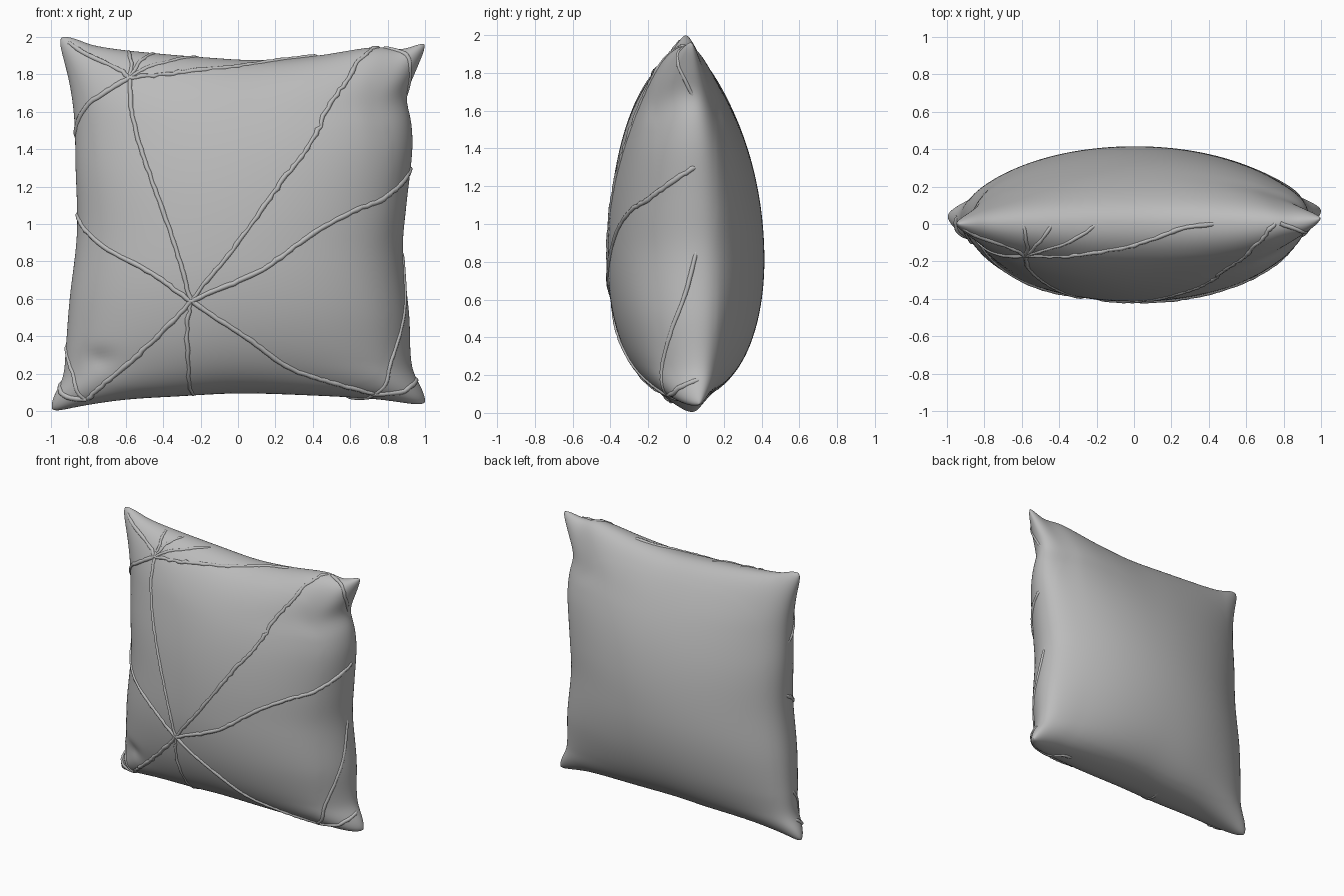
import bpy, bmesh, math, random
from mathutils import Vector
from mathutils.bvhtree import BVHTree

if "Cube" in bpy.data.objects:
    bpy.data.objects.remove(bpy.data.objects["Cube"])

random.seed(4)
fabric = bpy.data.materials.new("grey fabric")
fabric.diffuse_color = (0.5, 0.5, 0.5, 1)
fabric.use_nodes = True
fabric.node_tree.nodes["Principled BSDF"].inputs["Base Color"].default_value = fabric.diffuse_color

# Outline of the cushion: each edge as (position along edge, offset)
LEFT = [(0, -1.027), (.1, -.985), (.2, -.935), (.35, -.92), (.6, -.9), (.95, -.86),
        (1.3, -.868), (1.55, -.875), (1.75, -.905), (2, -.975)]
RIGHT = [(0, 1.035), (.1, .985), (.22, .93), (.5, .915), (.85, .88), (1.1, .9),
         (1.4, .932), (1.55, .925), (1.68, .9), (1.82, .95), (2, 1.03)]
BOTTOM = [(-1, -.022), (-.85, .02), (-.6, .06), (-.3, .08), (0, .095), (.4, .083),
          (.7, .065), (.85, .045), (1, .018)]
TOP = [(-1, 2.03), (-.88, 1.985), (-.8, 1.955), (-.6, 1.925), (-.2, 1.89), (.1, 1.875),
       (.4, 1.9), (.7, 1.945), (.85, 1.935), (1, 1.995)]


def smooth(table, t):
    """Cubic interpolation through a table of points."""
    n = len(table)
    i = 0
    while i < n - 2 and t > table[i + 1][0]:
        i += 1

    def slope(k):
        a, b = table[max(k - 1, 0)], table[min(k + 1, n - 1)]
        return (b[1] - a[1]) / (b[0] - a[0])
    (x0, y0), (x1, y1) = table[i], table[i + 1]
    h = x1 - x0
    s = (t - x0) / h
    return ((2*s**3 - 3*s*s + 1) * y0 + (s**3 - 2*s*s + s) * h * slope(i)
            + (3*s*s - 2*s**3) * y1 + (s**3 - s*s) * h * slope(i + 1))


def plan(u, v):
    """Front outline position for square coordinates, with rounded corners."""
    u, v = u * (1 - .025 * abs(v)**30), v * (1 - .025 * abs(u)**30)
    a, b = (u + 1) / 2, (v + 1) / 2
    x = smooth(LEFT, v + 1) * (1 - a) + smooth(RIGHT, v + 1) * a
    z = smooth(BOTTOM, u) * (1 - b) + smooth(TOP, u) * b
    return x, z


def surface(u, v, side):
    x, z = plan(u, v)
    w = (v + .2) / (1.2 if v > -.2 else .8)
    fu = max(0, 1 - u * u) ** (.5 if side < 0 else .47)
    # the upper back is flatter than the upper front
    upper = .46 if side < 0 else .66 - .14 * abs(v)**6
    fv = max(0, 1 - w * w) ** (upper if v > -.2 else .4)
    t = .415 * fu * fv
    # soft hollow beside the lower left corner
    if side < 0:
        t -= .035 * math.exp(-((x + .76)**2 + ((z - .28) * 1.6)**2) / .008) * fu
    seam = .04 * abs(u)**8 * (1 - v) / 2 + .03 * max(0, u)**8
    return Vector((x, side * t + seam, z))


def locate(x, z):
    """Square coordinates of a point on the front outline."""
    u, v = x, z - 1
    for _ in range(40):
        px, pz = plan(u, v)
        u = max(-1, min(1, u + .8 * (x - px)))
        v = max(-1, min(1, v + .8 * (z - pz)))
    return math.asin(u), math.asin(v)


# Cushion body: two puffed sheets welded along the seam
N = 96
angles = [math.pi * (i / N - .5) for i in range(N + 1)]
bm = bmesh.new()
for side in (-1, 1):
    grid = [[bm.verts.new(surface(math.sin(a), math.sin(b), side)) for a in angles]
            for b in angles]
    for j in range(N):
        for i in range(N):
            q = [grid[j][i], grid[j][i+1], grid[j+1][i+1], grid[j+1][i]]
            bm.faces.new(q if side < 0 else q[::-1])
bmesh.ops.remove_doubles(bm, verts=bm.verts, dist=.00005)
# relax the seam so that the rim is round
rim = [v for v in bm.verts if abs(v.co.y) < .16]
for _ in range(6):
    bmesh.ops.smooth_vert(bm, verts=rim, factor=.5, use_axis_x=True, use_axis_y=True,
                          use_axis_z=True)
bmesh.ops.recalc_face_normals(bm, faces=bm.faces)
for f in bm.faces:
    f.smooth = True
body = BVHTree.FromBMesh(bm)
me = bpy.data.meshes.new("cushion")
bm.to_mesh(me)
bm.free()
me.materials.append(fabric)
bpy.context.collection.objects.link(bpy.data.objects.new("cushion", me))


def cord(name, points, wobble=.003, radius=.014):
    """Raised cord half sunk in the front, through (x, z) points."""
    uv = [locate(*p) for p in points]
    ta = [(i, p[0]) for i, p in enumerate(uv)]
    tb = [(i, p[1]) for i, p in enumerate(uv)]
    length = sum(math.dist(p, q) for p, q in zip(points, points[1:]))
    n = max(10, int(length / .025))
    cu = bpy.data.curves.new(name, 'CURVE')
    cu.dimensions = '3D'
    cu.bevel_depth = radius
    cu.bevel_resolution = 2
    cu.use_fill_caps = True
    sp = cu.splines.new('POLY')
    sp.points.add(n)
    lim = math.pi / 2
    for k in range(n + 1):
        t = k / n * (len(uv) - 1)
        a = max(-lim, min(lim, smooth(ta, t)))
        b = max(-lim, min(lim, smooth(tb, t)))
        p = surface(math.sin(a), math.sin(b), -1)
        p += Vector((random.uniform(-1, 1), 0, random.uniform(-1, 1))) * wobble
        spot, normal, _, _ = body.find_nearest(p)
        p = spot - normal * (.003 + (.008 if k == n else 0))
        sp.points[k].co = (*p, 1)
        sp.points[k].radius = 1 + random.uniform(-40, 40) * wobble
    cu.materials.append(fabric)
    ob = bpy.data.objects.new(name, cu)
    bpy.context.collection.objects.link(ob)
    bpy.ops.object.select_all(action='DESELECT')
    ob.select_set(True)
    bpy.context.view_layer.objects.active = ob
    bpy.ops.object.convert(target='MESH')
    bpy.ops.object.shade_smooth()


# Cords spreading from the three knots and crossing the corners
MAIN, UPPER, LOW_R, LOW_L = (-.25, .59), (-.58, 1.78), (.73, .09), (-.81, .06)
cord("main_cord_left", [MAIN, (-.5, .76), (-.8, .95), (-.87, 1.06)])
cord("main_cord_low_left", [MAIN, (-.45, .38), (-.65, .2), LOW_L], .004)
cord("main_cord_down", [MAIN, (-.27, .45), (-.265, .25), (-.23, .07)], .005, .011)
cord("main_cord_low_right", [MAIN, (.05, .39), (.3, .22), (.55, .14), LOW_R])
cord("main_cord_right", [MAIN, (.1, .74), (.45, .98), (.8, 1.15), (.94, 1.3)])
cord("main_cord_up_right", [MAIN, (0, .9), (.2, 1.18), (.4, 1.45), (.55, 1.72),
                            (.65, 1.88), (.75, 1.96)], .006, .012)
cord("main_cord_up", [MAIN, (-.32, .83), (-.45, 1.2), (-.55, 1.52), UPPER], .003, .012)
cord("upper_cord_corner", [UPPER, (-.7, 1.86), (-.92, 1.97)], .006, .012)
cord("upper_cord_left", [UPPER, (-.7, 1.71), (-.83, 1.6), (-.885, 1.46)])
cord("upper_cord_right", [UPPER, (-.35, 1.805), (0, 1.845), (.25, 1.88), (.43, 1.92)], .006, .012)
cord("upper_cord_mid", [UPPER, (-.5, 1.83), (-.35, 1.875), (-.2, 1.9)], .004, .01)
cord("upper_cord_short", [UPPER, (-.52, 1.87), (-.44, 1.92)], .004, .01)
cord("upper_cord_up", [UPPER, (-.57, 1.86), (-.59, 1.94)], .004, .01)
cord("low_right_cord_up", [LOW_R, (.81, .24), (.875, .45), (.893, .63), (.89, .85)], .002, .012)
cord("low_right_cord_corner", [LOW_R, (.87, .1), (.93, .14), (.97, .18)])
cord("low_right_cord_side", [LOW_R, (.66, .07), (.58, .05)], .004)
cord("low_left_cord_up", [LOW_L, (-.87, .14), (-.9, .25), (-.93, .36)], .003, .012)
cord("low_left_cord_corner", [LOW_L, (-.9, .07), (-.95, .11), (-.97, .15)])
cord("top_right_cord", [(.78, 1.95), (.87, 1.92), (.92, 1.84), (.915, 1.68)], .003, .012)
